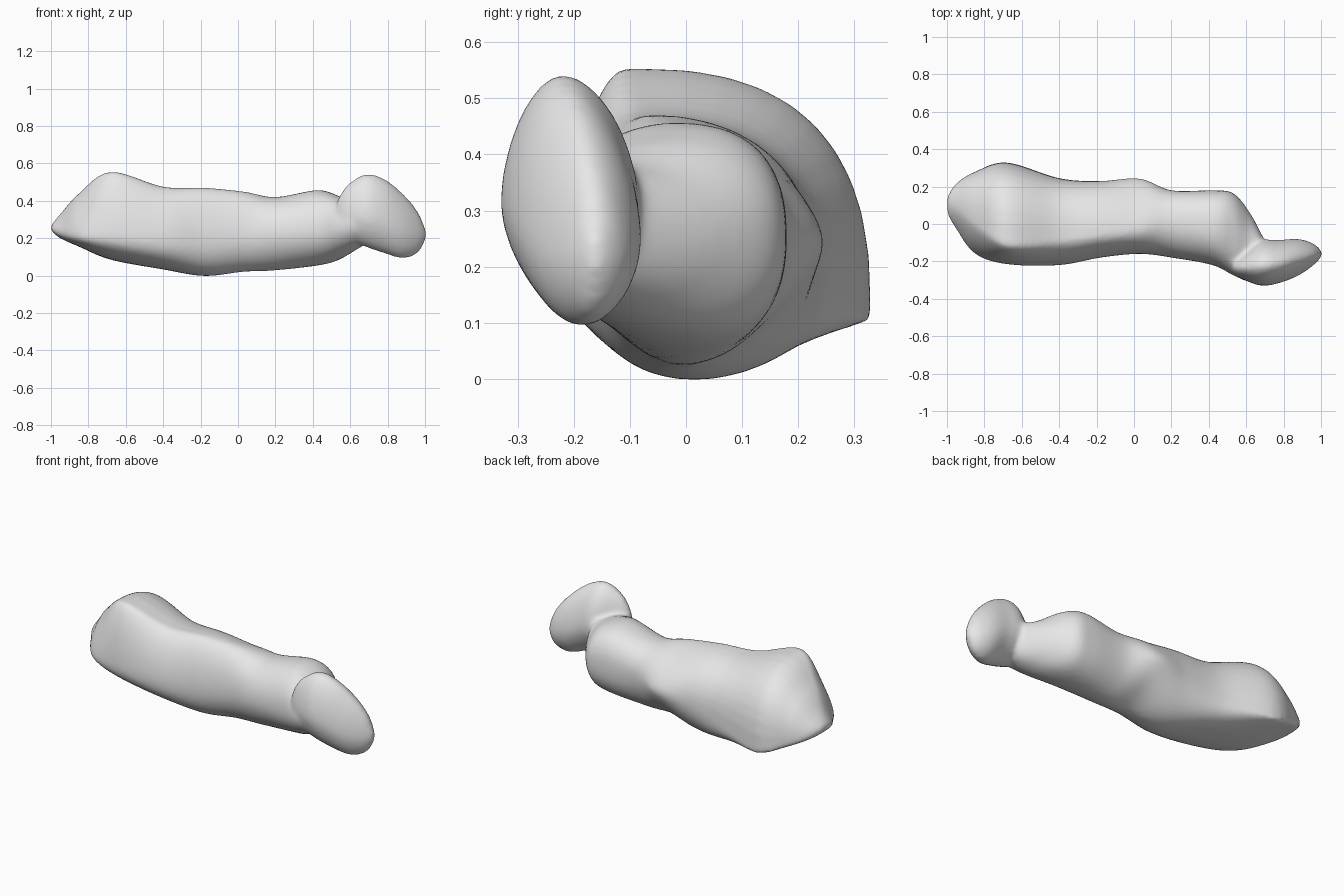
import bpy
import bmesh
import math

if "Cube" in bpy.data.objects:
    bpy.data.objects.remove(bpy.data.objects["Cube"], do_unlink=True)

# One grey surface
grey = bpy.data.materials.new("plain grey")
grey.use_nodes = True
grey.diffuse_color = (0.8, 0.8, 0.8, 1)
grey.node_tree.nodes["Principled BSDF"].inputs["Base Color"].default_value = (0.8, 0.8, 0.8, 1)

HEAD_ROUNDNESS = 1.75

# Long body: x, then (y, z) of the back, top, front and bottom extremes of each
# section, then the roundness of its upper back, lower front and lower back quarters
body_sections = [
    (-1, .15, .25, .1, .27, .05, .25, .1, .24, 2, 2.4, 2),
    (-.95, .22, .21, .08, .33, -.03, .23, .1, .2, 2, 2.4, 2),
    (-.85, .28, .16, 0, .44, -.16, .21, .1, .155, 2.5, 2.4, 1.8),
    (-.68, .33, .105, -.11, .555, -.215, .21, .12, .085, 2.7, 2.4, 1.7),
    (-.4, .245, .15, -.09, .475, -.22, .2, .08, .033, 2.6, 2.5, 2.5),
    (-.18, .23, .22, -.06, .47, -.18, .2, .02, -.002, 2.1, 2.3, 2.1),
    (.03, .245, .245, -.03, .45, -.16, .21, 0, .02, 1.6, 2, 1.45),
    (.2, .18, .25, 0, .42, -.18, .22, 0, .028, 2.2, 1.9, 2),
    (.42, .18, .25, -.02, .457, -.22, .24, 0, .053, 2.5, 2, 2.3),
    (.53, .165, .25, -.03, .43, -.275, .26, -.01, .08, 2.3, 2, 2.2),
    (.62, .06, .26, -.12, .385, -.31, .28, -.1, .13, 2, 2, 2),
    (.7, -.09, .28, -.18, .38, -.3, .28, -.17, .18, 2, 2, 2),
]

# Lens-shaped head: x, front y, back y, low z, high z
head_outline = [
    (.53, -.26, -.2, .27, .4),
    (.58, -.295, -.16, .2, .48),
    (.68, -.33, -.09, .155, .542),
    (.78, -.315, -.085, .12, .518),
    (.88, -.275, -.08, .092, .44),
    (.96, -.22, -.105, .12, .345),
    (1.003, -.175, -.145, .19, .25),
]


def body_section(row):
    """Append the roundness of the upper front, which is flatter near the wide end."""
    return row + (1.95 + row[0] / 2,)


def head_section(x, front, back, low, high):
    y, z = .55 * front + .45 * back, .58 * low + .42 * high
    return (x, back, z, y, high, front, z, y, low) + (HEAD_ROUNDNESS,) * 4


def catmull_rom(a, b, c, d, t):
    return [q + t / 2 * (r - p + t * (2 * p - 5 * q + 4 * r - s + t * (3 * (q - r) + s - p)))
            for p, q, r, s in zip(a, b, c, d)]


def smooth_sections(rows, steps):
    """Add in-between sections along the length."""
    last = len(rows) - 1
    result = []
    for i in range(last):
        near = [rows[min(max(i + k, 0), last)] for k in (-1, 0, 1, 2)]
        result += [catmull_rom(*near, n / steps) for n in range(steps)]
    return result + [rows[last]]


def ring_points(row, steps):
    """Four rounded quarters joining the extreme points."""
    x = row[0]
    upper_back, lower_front, lower_back, upper_front = row[-4:]
    corners = [(row[k], row[k + 1]) for k in (1, 3, 5, 7)]
    points = []
    for q, power in enumerate((upper_back, upper_front, lower_front, lower_back)):
        a, b = corners[q], corners[(q + 1) % 4]
        for n in range(steps):
            angle = math.pi / 2 * n / steps
            u, v = math.cos(angle) ** (2 / power), math.sin(angle) ** (2 / power)
            if q % 2 == 0:
                points.append((x, b[0] + (a[0] - b[0]) * u, a[1] + (b[1] - a[1]) * v))
            else:
                points.append((x, a[0] + (b[0] - a[0]) * v, b[1] + (a[1] - b[1]) * u))
    return points


def add_loft(bm, rows):
    rings = [[bm.verts.new(p) for p in ring_points(row, 10)]
             for row in smooth_sections(rows, 6)]
    for a, b in zip(rings, rings[1:]):
        for i in range(len(a)):
            j = (i + 1) % len(a)
            bm.faces.new((a[i], a[j], b[j], b[i]))
    bm.faces.new(rings[0])
    bm.faces.new(rings[-1])


bm = bmesh.new()
add_loft(bm, [body_section(row) for row in body_sections])
add_loft(bm, [head_section(*row) for row in head_outline])
bmesh.ops.recalc_face_normals(bm, faces=bm.faces)
mesh = bpy.data.meshes.new("body_and_head")
bm.to_mesh(mesh)
bm.free()
mesh.materials.append(grey)
form = bpy.data.objects.new("body_and_head", mesh)
bpy.context.collection.objects.link(form)

# Fuse the two volumes and soften the neck
remesh = form.modifiers.new("fuse", 'REMESH')
remesh.mode = 'VOXEL'
remesh.voxel_size = 0.013
remesh.use_smooth_shade = True
soften = form.modifiers.new("soften", 'SMOOTH')
soften.factor = 0.5
soften.iterations = 8
